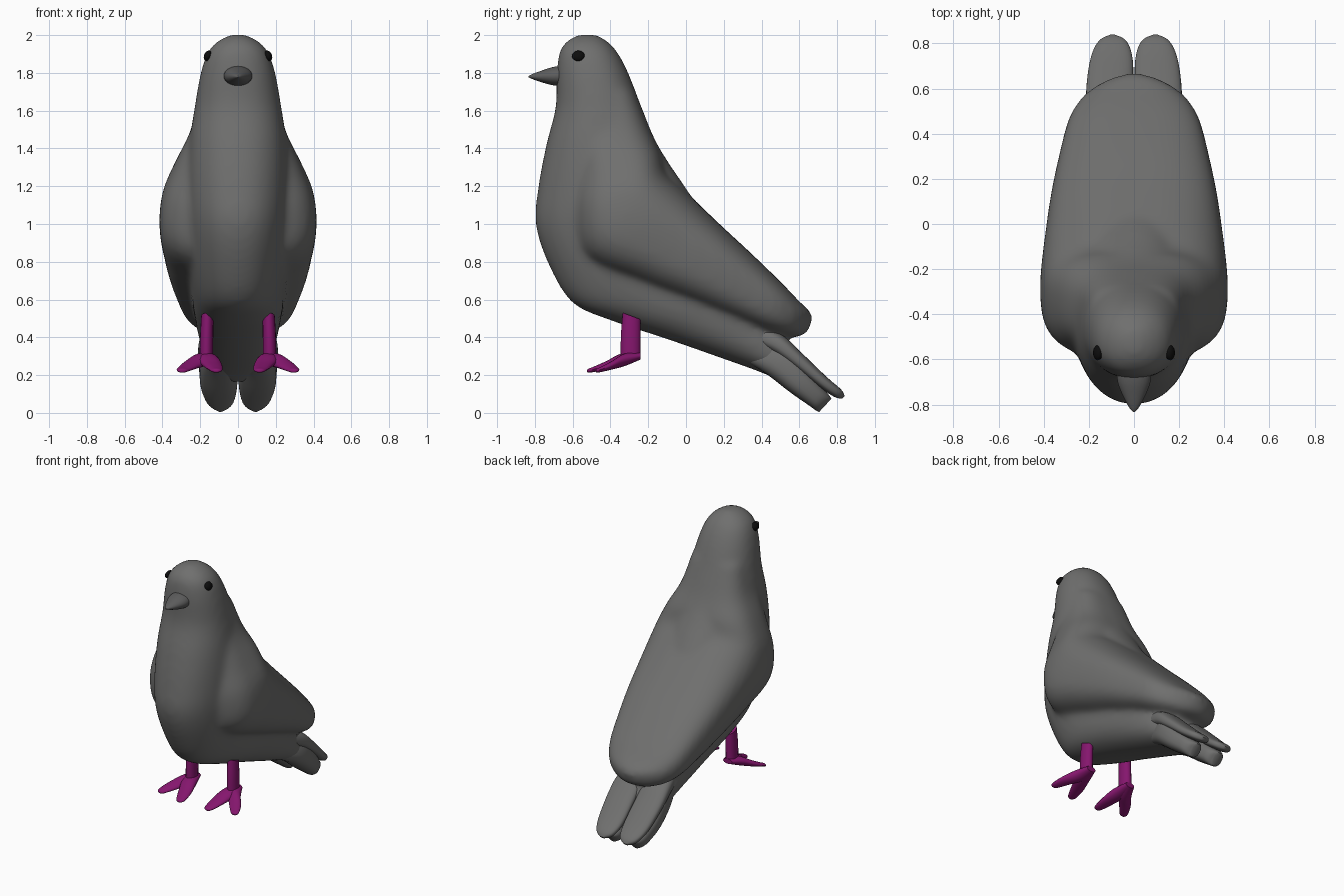
import bpy, bmesh, math
from mathutils import Matrix

if "Cube" in bpy.data.objects:
    bpy.data.objects.remove(bpy.data.objects["Cube"])

GREY = (.16, .16, .157, 1)


def spline(rows, steps):
    """Catmull-Rom interpolation through rows of numbers."""
    out = []
    for i in range(len(rows) - 1):
        a, b = rows[max(i - 1, 0)], rows[i]
        c, d = rows[i + 1], rows[min(i + 2, len(rows) - 1)]
        for s in range(steps):
            t = s / steps
            out.append([0.5 * (2 * q + (r - p) * t + (2 * p - 5 * q + 4 * r - u) * t * t
                               + (3 * q - p - 3 * r + u) * t ** 3)
                        for p, q, r, u in zip(a, b, c, d)])
    return out + [list(rows[-1])]


def loft(bm, rows, power=2.0, sides=32, steps=4):
    """Rows: y, z of the low/front point, y, z of the high/back point, half width, centre x."""
    rows = [r if len(r) == 6 else tuple(r) + (0,) for r in rows]
    rings = []
    for y0, z0, y1, z1, w, cx in spline(rows, steps):
        ring = []
        for k in range(sides):
            a = 2 * math.pi * k / sides
            c = math.copysign(abs(math.cos(a)) ** (2 / power), math.cos(a))
            s = math.copysign(abs(math.sin(a)) ** (2 / power), math.sin(a))
            ring.append(bm.verts.new((cx + w * s, (y0 + y1) / 2 + c * (y1 - y0) / 2,
                                      (z0 + z1) / 2 + c * (z1 - z0) / 2)))
        rings.append(ring)
    for r, q in zip(rings, rings[1:]):
        for k in range(sides):
            bm.faces.new((r[k], r[(k + 1) % sides], q[(k + 1) % sides], q[k]))
    bm.faces.new(rings[0])
    bm.faces.new(rings[-1])


def finish(bm, name, color=GREY, mirror=False):
    bmesh.ops.recalc_face_normals(bm, faces=bm.faces)
    me = bpy.data.meshes.new(name)
    bm.to_mesh(me)
    bm.free()
    ob = bpy.data.objects.new(name, me)
    bpy.context.collection.objects.link(ob)
    mat = bpy.data.materials.new(name)
    mat.diffuse_color = color
    mat.use_nodes = True
    mat.node_tree.nodes["Principled BSDF"].inputs["Base Color"].default_value = mat.diffuse_color
    me.materials.append(mat)
    if mirror:
        m = ob.modifiers.new("Mirror", 'MIRROR')
        m.use_mirror_merge = False
    bpy.ops.object.select_all(action='DESELECT')
    ob.select_set(True)
    bpy.context.view_layer.objects.active = ob
    bpy.ops.object.shade_smooth_by_angle(angle=math.radians(50))
    return ob


# Body: head, neck, chest and belly, fused with the folded wings
bm = bmesh.new()
loft(bm, [
    (-.56, 2.005, -.49, 2.005, .02), (-.615, 1.98, -.44, 1.985, .085),
    (-.667, 1.92, -.37, 1.92, .155), (-.685, 1.8, -.305, 1.8, .198),
    (-.69, 1.62, -.235, 1.62, .23), (-.74, 1.42, -.15, 1.42, .26),
    (-.782, 1.2, -.02, 1.22, .275), (-.797, 1.0, .1, 1.05, .275),
    (-.73, .79, .25, .9, .27), (-.605, .585, .35, .78, .25),
    (-.4, .49, .42, .65, .24), (-.1, .39, .45, .58, .225),
    (.2, .285, .46, .5, .205), (.42, .205, .53, .385, .18),
    (.51, .155, .59, .28, .13)], power=2.2)
loft(bm, [
    (-.57, 1.7, -.268, 1.7, .2), (-.58, 1.5, -.19, 1.5, .25),
    (-.585, 1.27, -.13, 1.37, .335), (-.6, 1.04, -.1, 1.27, .4),
    (-.535, .81, -.02, 1.19, .417), (-.24, .675, .11, 1.065, .395),
    (.03, .575, .21, .97, .37), (.24, .495, .345, .845, .335),
    (.42, .43, .505, .69, .29), (.53, .405, .6, .59, .222),
    (.605, .405, .65, .545, .13), (.65, .435, .672, .51, .04)], power=2.8)
body = finish(bm, "body")
rem = body.modifiers.new("Fuse", 'REMESH')
rem.mode = 'VOXEL'
rem.voxel_size = 0.018
rem.use_smooth_shade = True
sm = body.modifiers.new("Soften", 'SMOOTH')
sm.factor = 0.5
sm.iterations = 18

# Tail: an upper and a lower feather on each side
bm = bmesh.new()
loft(bm, [(.3, .38, .36, .48, .08, .09), (.44, .33, .5, .42, .1, .105),
          (.56, .25, .61, .32, .104, .108),
          (.7, .14, .745, .19, .095, .1), (.785, .085, .82, .125, .065, .095),
          (.825, .075, .84, .09, .015, .095)], power=2.6)
finish(bm, "upper_tail_feather", mirror=True)
bm = bmesh.new()
loft(bm, [(.3, .28, .4, .42, .06, .085), (.42, .21, .53, .36, .095, .1),
          (.55, .11, .64, .235, .1, .102), (.65, .04, .725, .135, .08, .096),
          (.685, .015, .76, .09, .055, .093), (.705, .005, .77, .075, .02, .093)], power=2.6)
finish(bm, "lower_tail_feather", mirror=True)

# Beak
bm = bmesh.new()
loft(bm, [(-.63, 1.73, -.63, 1.84, .075), (-.7, 1.734, -.7, 1.832, .073),
          (-.77, 1.752, -.77, 1.81, .045), (-.815, 1.768, -.815, 1.793, .02),
          (-.833, 1.776, -.833, 1.783, .004)])
finish(bm, "beak", (.11, .11, .11, 1))

# Eyes
bm = bmesh.new()
bmesh.ops.create_uvsphere(bm, u_segments=20, v_segments=12, radius=1,
                          matrix=Matrix.Translation((.16, -.57, 1.89))
                          @ Matrix.Rotation(math.radians(-22), 4, 'Y')
                          @ Matrix.Diagonal((.02, .034, .029, 1)))
finish(bm, "eye", (.004, .004, .004, 1), mirror=True)

# Legs: a shank with two spread, blunt toes each
bm = bmesh.new()
loft(bm, [(-.345, .265, -.24, .285, .036, .168), (-.345, .4, -.24, .4, .035, .166),
          (-.335, .53, -.24, .495, .033, .162)], sides=16)
for dx, reach in ((-.055, 1.0), (.13, .84)):
    rows = [(0, .283, .32, .036, 0), (.1, .248, .315, .055, .2),
            (.18, .23, .275, .05, .62), (.25, .216, .244, .036, .92),
            (.275, .213, .235, .024, .98), (.283, .217, .228, .008, 1)]
    loft(bm, [(-.24 - d * reach, lo, -.24 - d * reach, hi, w, .168 + dx * f)
              for d, lo, hi, w, f in rows], sides=16)
finish(bm, "leg", (.235, .008, .155, 1), mirror=True)
